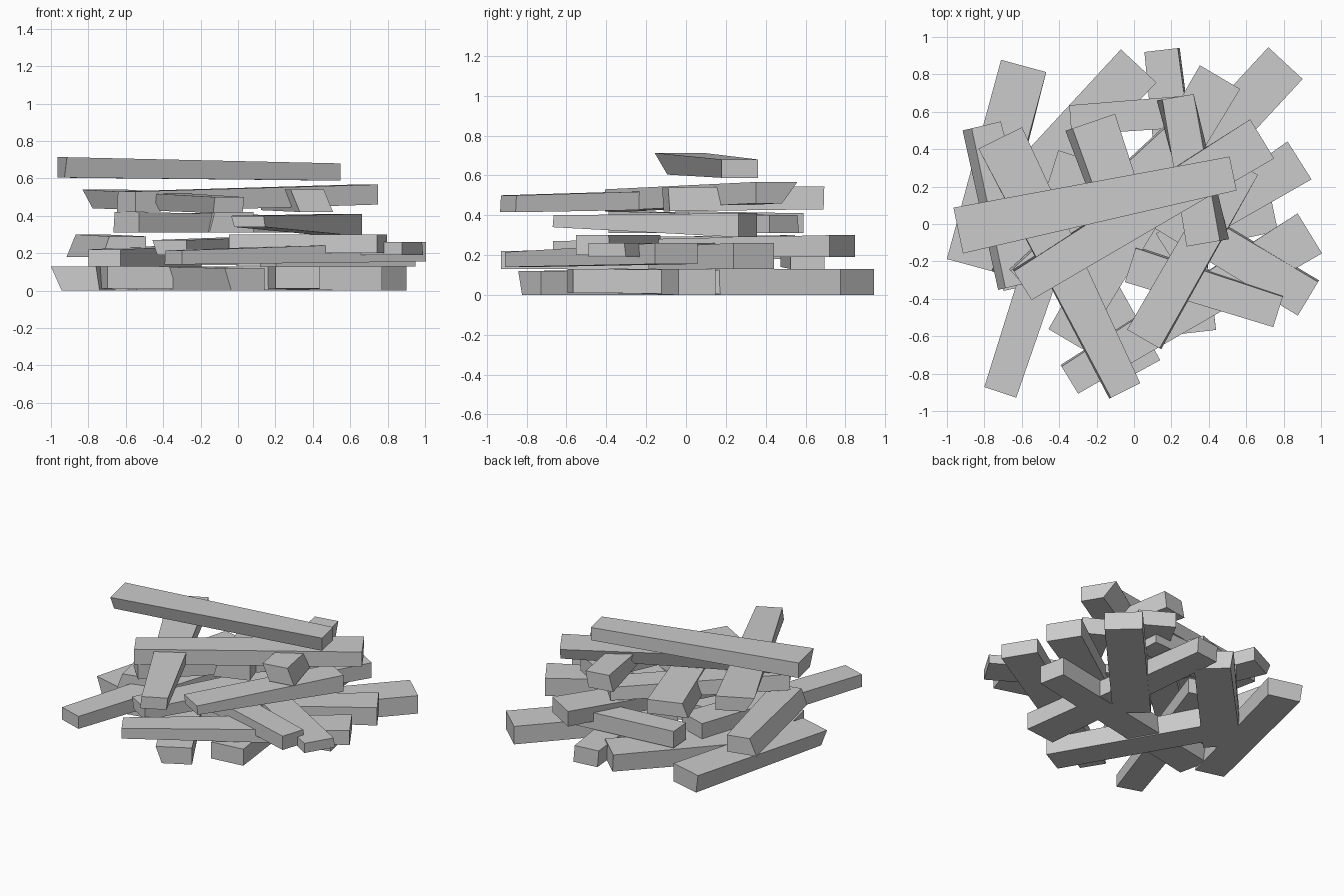
import bpy
from mathutils import Vector


def plank(name, p0, p1, width, bottom, top, under=(0, 0, 0, 0)):
    """Plank from p0 to p1; width, bottom and top give a value per end.
    under moves the lower corners towards the left of p0->p1:
    (right, left) at p0, then (right, left) at p1."""
    a, b = Vector(p0), Vector(p1)
    d = (b - a).normalized()
    side = Vector((-d.y, d.x))
    verts = []
    for i, p in enumerate((a, b)):
        for z, low in ((bottom[i], 1), (top[i], 0)):
            for k, s in enumerate((-0.5, 0.5)):
                q = p + side * (s * width[i] + low * under[2 * i + k])
                verts.append((q.x, q.y, z))
    faces = [(0, 1, 3, 2), (4, 6, 7, 5), (0, 4, 5, 1),
             (2, 3, 7, 6), (0, 2, 6, 4), (1, 5, 7, 3)]
    me = bpy.data.meshes.new(name)
    me.from_pydata(verts, [], faces)
    ob = bpy.data.objects.new(name, me)
    bpy.context.collection.objects.link(ob)


# Ground layer
G0, G1 = (0, 0), (.13, .13)
plank("ground_plank_left", (-.88, -.22), (-.59, .845), (.25, .25), G0, G1, (-.02, -.06, 0, -.02))
plank("ground_plank_back_left", (-.68, .09), (.025, .845), (.25, .26), G0, G1, (0, 0, 0, -.02))
plank("ground_plank_back_right", (.06, .05), (.81, .86), (.25, .25), G0, G1)
plank("ground_plank_cross", (-.72, -.25), (.75, .055), (.22, .19), (.01, 0), G1)
plank("ground_plank_middle", (.32, -.58), (.145, .93), (.24, .18), (.01, 0), (.13, .12), (0, 0, -.01, -.01))
plank("ground_plank_front", (.035, -.785), (-.5, .2), (.24, .22), G0, (.12, .13), (0, -.04, .02, 0))

# Second layer
plank("second_plank_front_left", (-.715, -.90), (-.3, .36), (.18, .22), (.13, .13), (.22, .24))
plank("second_plank_front", (-.343, -.835), (.94, -.05), (.17, .25), (.14, .155), (.215, .26), (0, .01, 0, 0))
plank("second_plank_right", (.16, -.12), (.885, .34), (.16, .24), (.13, .13), (.24, .26))
plank("second_plank_back", (-.34, .555), (.4, .61), (.16, .17), (.14, .13), (.26, .25))

# Third layer
plank("third_plank_left", (-.59, -.32), (-.79, .53), (.2, .16), (.18, .18), (.29, .30), (0, .04, 0, .05))
plank("third_plank_long", (-.367, -.615), (.46, .785), (.21, .25), (.19, .19), (.27, .30), (0, -.03, 0, 0))
plank("third_plank_lower_right", (.1, .1), (.93, -.40), (.2, .21), (.19, .19), (.26, .26), (0, .01, 0, .01))
plank("third_plank_front_right", (-.02, -.22), (.77, -.47), (.19, .17), (.2, .2), (.30, .30), (0, .01, 0, .01))

# Fourth layer
plank("fourth_plank_right", (.05, -.615), (.58, .31), (.2, .19), (.34, .29), (.40, .41), (-.01, -.02, 0, 0))
plank("fourth_plank_left", (-.595, -.32), (.28, .49), (.19, .19), (.31, .31), (.42, .40), (0, .01, 0, .01))
plank("fourth_plank_inner", (-.02, -.02), (-.215, .55), (.22, .24), (.31, .31), (.42, .41), (0, .03, 0, .04))

# Fifth layer
plank("fifth_plank_long", (-.595, -.33), (.685, .455), (.18, .245), (.42, .46), (.53, .567), (0, .01, 0, -.09))
plank("fifth_plank_front", (-.045, -.89), (-.715, .46), (.175, .26), (.415, .44), (.50, .54), (.01, .01, 0, -.06))
plank("fifth_plank_short", (.37, -.105), (.235, .68), (.18, .17), (.42, .43), (.54, .545), (-.05, -.05, .02, .03))

# Top plank
plank("top_plank", (-.94, -.035), (.53, .27), (.25, .185), (.604, .588), (.713, .68), (.065, 0, 0, 0))
